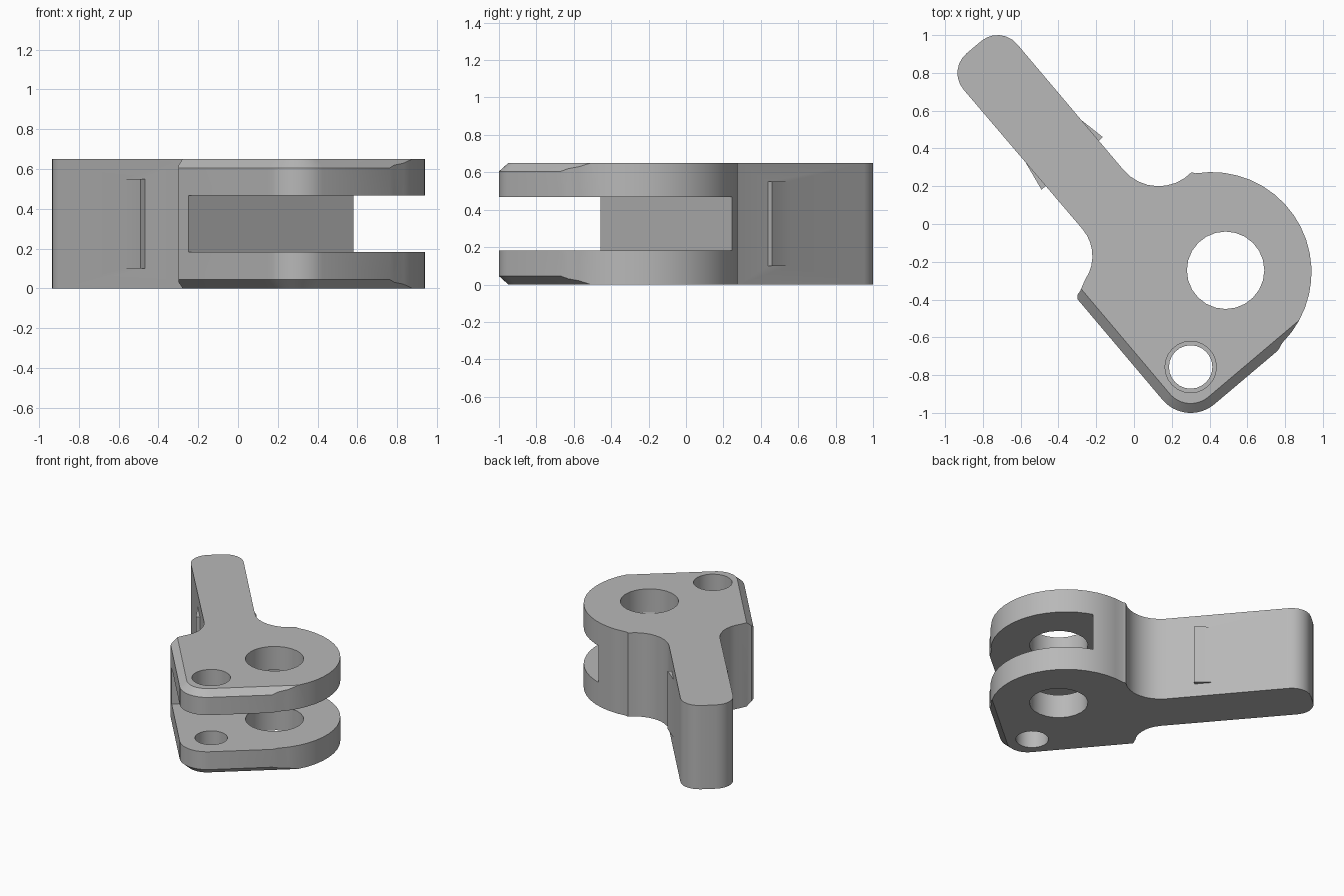
import bpy, bmesh
from math import radians, cos, sin
from mathutils import Vector

if "Cube" in bpy.data.objects:
    bpy.data.objects.remove(bpy.data.objects["Cube"], do_unlink=True)

HEIGHT = 0.65
ARM_ANGLE = 130.2                       # direction of the arm, seen from above
ALONG = Vector((cos(radians(ARM_ANGLE)), sin(radians(ARM_ANGLE))))
ACROSS = Vector((ALONG.y, -ALONG.x))

grey = bpy.data.materials.new("plain grey")
grey.use_nodes = True
grey.diffuse_color = (0.48, 0.48, 0.48, 1)
grey.node_tree.nodes["Principled BSDF"].inputs["Base Color"].default_value = (0.48, 0.48, 0.48, 1)


def arc(centre, radius, start, end, steps):
    """Points on an arc, angles in degrees."""
    angles = [radians(start + (end - start) * i / steps) for i in range(steps + 1)]
    return [Vector((centre[0] + radius * cos(a), centre[1] + radius * sin(a))) for a in angles]


def arm_point(s, t):
    return ALONG * s + ACROSS * t


def loft(name, rings):
    """Closed solid through rings given as (outline, height)."""
    bm = bmesh.new()
    loops = [[bm.verts.new((p[0], p[1], z)) for p in outline] for outline, z in rings]
    bm.faces.new(loops[0])
    bm.faces.new(loops[-1])
    for low, high in zip(loops, loops[1:]):
        for i in range(len(low)):
            j = (i + 1) % len(low)
            bm.faces.new((low[i], low[j], high[j], high[i]))
    bmesh.ops.recalc_face_normals(bm, faces=bm.faces)
    mesh = bpy.data.meshes.new(name)
    bm.to_mesh(mesh)
    bm.free()
    mesh.materials.append(grey)
    obj = bpy.data.objects.new(name, mesh)
    bpy.context.collection.objects.link(obj)
    return obj


def prism(name, outline, low, high):
    return loft(name, [(outline, low), (outline, high)])


def combine(target, tool, operation):
    """Apply a boolean and drop the tool."""
    mod = target.modifiers.new(operation, 'BOOLEAN')
    mod.operation, mod.solver, mod.object = operation, 'EXACT', tool
    bpy.context.view_layer.objects.active = target
    bpy.ops.object.modifier_apply(modifier=mod.name)
    bpy.data.objects.remove(tool, do_unlink=True)


# Body outline: arm end, inner fillet, round lobe, oversize nose, outer fillet
end_radius = 0.135
outline = (
    arc(arm_point(1.262 - end_radius, -0.23 + end_radius), end_radius, ARM_ANGLE + 90, ARM_ANGLE, 6)
    + arc(arm_point(1.262 - end_radius, 0.142 - end_radius), end_radius, ARM_ANGLE, ARM_ANGLE - 90, 6)
    + arc((0.13, 0.443), 0.243, 220.2, 316, 8)
    + arc((0.41, -0.255), 0.53, 99, -45, 18)
    + [(0.74, -0.71), (0.3, -1.2), (-0.3, -0.6), (-0.3, -0.375), (-0.285, -0.355)]
    + arc((-0.44, -0.17), 0.22, -35, 40.2, 7)
)
body = prism("lever_body", outline, 0, HEIGHT)


# Nose with chamfered lower and upper rims
def nose_outline(inset):
    nose = arc((0.3, -0.805), 0.195 - inset, ARM_ANGLE + 90, ARM_ANGLE + 180, 12)
    return ([nose[0] + ALONG * 3] + nose
            + [nose[-1] + ACROSS * 3, nose[-1] + ACROSS * 3 + ALONG * 4])


chamfer = [(0.1, -0.045), (0, 0.045), (0, HEIGHT - 0.045), (0.1, HEIGHT + 0.045)]
combine(body, loft("nose_shape", [(nose_outline(i), z) for i, z in chamfer]), 'INTERSECT')

# Slot that splits the head into two plates
slot = [arm_point(s, t) for s, t in ((-0.188, -2), (-0.188, 2), (-2, 2), (-2, -2))]
combine(body, prism("slot_cutter", slot, 0.183, 0.467), 'DIFFERENCE')

# Bores: large one through both plates, small one wider in the upper plate
for centre, radius, low, high in (
    ((0.485, -0.245), 0.205, -0.1, 0.8),
    ((0.3, -0.757), 0.136, 0.3, 0.8),
    ((0.3, -0.757), 0.115, -0.1, 0.3),
):
    circle = arc(centre, radius, 0, 345, 23)
    combine(body, prism("bore_cutter", circle, low, high), 'DIFFERENCE')

# Snap barbs on both sides of the arm
for barb in (
    [(-0.31, 0.575), (-0.165, 0.46), (-0.2, 0.425), (-0.32, 0.55)],
    [(-0.585, 0.345), (-0.49, 0.182), (-0.45, 0.215), (-0.57, 0.36)],
):
    combine(body, prism("arm_barb", barb, 0.1, 0.55), 'UNION')

# Smooth the curved walls, keep edges sharp
bpy.ops.object.select_all(action='DESELECT')
body.select_set(True)
bpy.context.view_layer.objects.active = body
bpy.ops.object.shade_smooth_by_angle(angle=radians(30))
